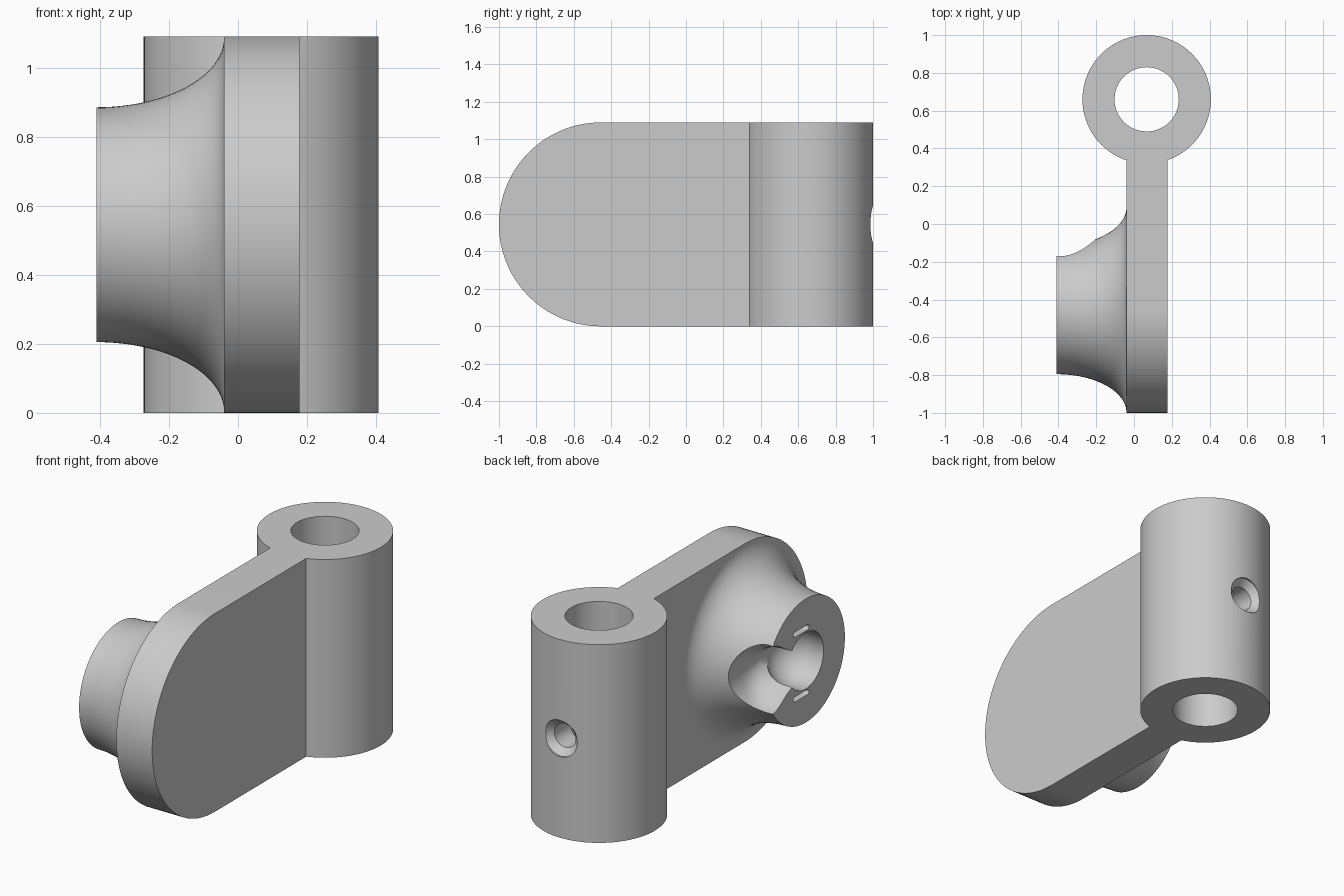
import bpy, bmesh, math
from mathutils import Vector

if "Cube" in bpy.data.objects:
    bpy.data.objects.remove(bpy.data.objects["Cube"], do_unlink=True)

grey = bpy.data.materials.new("plain grey")
grey.use_nodes = True
colour = (0.6, 0.6, 0.6, 1)
grey.diffuse_color = colour
grey.node_tree.nodes["Principled BSDF"].inputs["Base Color"].default_value = colour

H = 1.09                 # overall height
MID = H / 2
BARREL = Vector((0.067, 0.66, 0))
BOSS_Y = -0.455
FACE_X = -0.41
PLATE_X = (-0.04, 0.178)
X, Y, Z = (Vector(v) for v in ((1, 0, 0), (0, 1, 0), (0, 0, 1)))


def finish(name, bm):
    bmesh.ops.recalc_face_normals(bm, faces=bm.faces)
    mesh = bpy.data.meshes.new(name)
    bm.to_mesh(mesh)
    bm.free()
    mesh.materials.append(grey)
    ob = bpy.data.objects.new(name, mesh)
    bpy.context.collection.objects.link(ob)
    return ob


def loft(name, origin, axis, u, v, sections, n=96):
    """Closed tube of elliptical rings: (distance, radius along u, radius along v)."""
    bm = bmesh.new()
    rings = []
    for t, a, b in sections:
        angles = [2 * math.pi * i / n for i in range(n)]
        rings.append([bm.verts.new(origin + axis * t + u * a * math.cos(k) + v * b * math.sin(k))
                      for k in angles])
    for low, high in zip(rings, rings[1:]):
        for i in range(n):
            j = (i + 1) % n
            bm.faces.new((low[i], low[j], high[j], high[i]))
    bm.faces.new(rings[0])
    bm.faces.new(rings[-1])
    return finish(name, bm)


def lathe(name, origin, axis, u, v, profile, n=96):
    return loft(name, origin, axis, u, v, [(t, r, r) for t, r in profile], n)


def extrude_x(name, outline, x0, x1):
    """Solid from a (y, z) outline."""
    bm = bmesh.new()
    face = bm.faces.new([bm.verts.new((x0, y, z)) for y, z in outline])
    out = bmesh.ops.extrude_face_region(bm, geom=[face])
    moved = [g for g in out["geom"] if isinstance(g, bmesh.types.BMVert)]
    bmesh.ops.translate(bm, verts=moved, vec=(x1 - x0, 0, 0))
    return finish(name, bm)


def combine(body, tool, operation):
    tool.hide_render = True
    mod = body.modifiers.new(operation.lower(), 'BOOLEAN')
    mod.operation, mod.object, mod.solver = operation, tool, 'EXACT'
    bpy.context.view_layer.objects.active = body
    bpy.ops.object.modifier_apply(modifier=mod.name)
    bpy.data.objects.remove(tool, do_unlink=True)


# Arm plate with a half-round front end
arc = [math.pi / 2 + math.pi * i / 64 for i in range(65)]
outline = [(BOSS_Y + MID * math.cos(a), MID + MID * math.sin(a)) for a in arc]
outline += [(0.45, 0), (0.45, H)]
bracket = extrude_x("bracket", outline, *PLATE_X)

# Upright barrel
combine(bracket, lathe("barrel", BARREL, Z, X, Y, [(0, 0.34), (H, 0.34)]), 'UNION')

# Boss flaring out to meet the plate
boss_origin = Vector((0, BOSS_Y, MID))
reach = PLATE_X[0] - FACE_X
flare = []
for i in range(25):
    a = math.pi / 2 * i / 24
    flare.append((FACE_X + reach * math.sin(a), 0.543 - 0.203 * math.cos(a)))
flare.append((0.05, 0.5))
combine(bracket, lathe("boss", boss_origin, X, Y, Z, flare), 'UNION')

# Bore through the barrel
combine(bracket, lathe("bore", BARREL, Z, X, Y, [(-0.1, 0.17), (H + 0.1, 0.17)]), 'DIFFERENCE')

# Screw hole with a chamfered rim at the back of the barrel
screw = [(0.7, 0.065), (0.955, 0.065), (0.99, 0.1), (1.1, 0.1)]
combine(bracket, lathe("screw_hole", Vector((BARREL.x, 0, MID)), Y, X, Z, screw, 48), 'DIFFERENCE')

# Round-bottomed socket in the boss face
socket = [(-0.6, 0.155)]
for i in range(16):
    a = math.pi / 2 * i / 16
    socket.append((-0.355 + 0.155 * math.sin(a), 0.155 * math.cos(a)))
combine(bracket, lathe("socket", boss_origin, X, Y, Z, socket, 64), 'DIFFERENCE')

# Side channel that narrows to a neck before the socket
channel = [(0.0, 0.095), (0.11, 0.1), (0.16, 0.12), (0.21, 0.155), (0.25, 0.178),
           (0.285, 0.187), (0.7, 0.187)]
sections = [(t, 0.183, w) for t, w in channel]
combine(bracket, loft("channel", boss_origin + X * -0.385, Y, X, Z, sections, 64), 'DIFFERENCE')

# Two narrow slits beside the socket
for side in (-1, 1):
    z = MID + side * 0.178
    slit = []
    for y, start in ((BOSS_Y + 0.095, -90), (BOSS_Y - 0.015, 90)):
        for i in range(9):
            a = math.radians(start + i * 22.5)
            slit.append((y + 0.014 * math.cos(a), z + 0.014 * math.sin(a)))
    combine(bracket, extrude_x("slit", slit, -0.5, -0.3), 'DIFFERENCE')

# Smooth curved walls, crisp edges
bpy.ops.object.select_all(action='DESELECT')
bracket.select_set(True)
bpy.context.view_layer.objects.active = bracket
bpy.ops.object.shade_smooth_by_angle(angle=math.radians(30))
